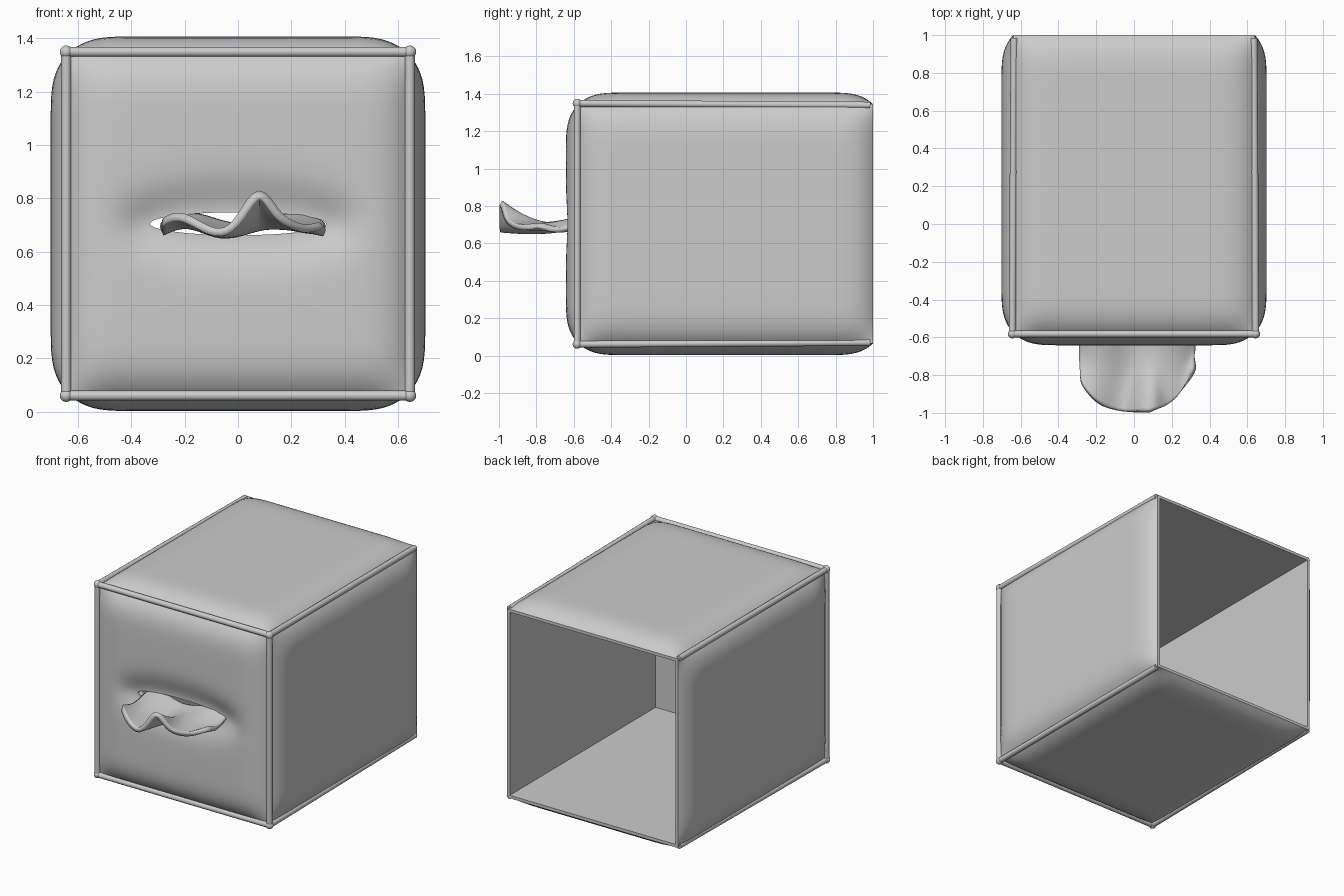
import bpy, bmesh
from math import sin, cos, pi, exp, hypot, radians
from mathutils import Vector

if "Cube" in bpy.data.objects:
    bpy.data.objects.remove(bpy.data.objects["Cube"])

CZ = 0.705      # height of the box centre
HALF = 0.635    # half width of a cushion panel
EDGE, BULGE = 0.02, 0.062


def finish(bm, name, angle=45):
    bmesh.ops.recalc_face_normals(bm, faces=bm.faces)
    me = bpy.data.meshes.new(name)
    bm.to_mesh(me)
    bm.free()
    ob = bpy.data.objects.new(name, me)
    bpy.context.collection.objects.link(ob)
    bpy.ops.object.select_all(action='DESELECT')
    ob.select_set(True)
    bpy.context.view_layer.objects.active = ob
    bpy.ops.object.shade_smooth_by_angle(angle=radians(angle))
    return ob


def sheet(nu, nv, fn, wrap=False):
    """Quad grid through fn(i, j); wrap closes it in both directions."""
    bm = bmesh.new()
    g = [[bm.verts.new(fn(i, j)) for j in range(nv)] for i in range(nu)]
    k = 0 if wrap else 1
    for i in range(nu - k):
        for j in range(nv - k):
            a, b = (i + 1) % nu, (j + 1) % nv
            bm.faces.new((g[i][j], g[a][j], g[a][b], g[i][b]))
    return bm


def puff(u, v, hu, hv):
    """Cushion height: steep at the borders, flat in the middle."""
    f = lambda e: 1 - (1 - min(max(e, 0) / 0.27, 1)) ** 4
    return EDGE + BULGE * f(hu - abs(u)) * f(hv - abs(v))


# Four cushion walls, open at the back
N = 40
Y0, Y1 = -0.575, 1.0
YM, HY = (Y0 + Y1) / 2, (Y1 - Y0) / 2


def wall(name, axis_u, axis_out):
    def fn(i, j):
        s = lambda k: sin(pi / 2 * (2 * min(max(k - 1, 0), N) / N - 1))
        u, v = s(i) * HALF, s(j) * HY
        rim = i in (0, N + 2) or j in (0, N + 2)
        h = 0 if rim else puff(u, v, HALF, HY)
        return Vector((0, YM + v, CZ)) + axis_u * u + axis_out * (0.62 + h)
    bm = sheet(N + 3, N + 3, fn)
    bmesh.ops.contextual_create(bm, geom=[e for e in bm.edges if e.is_boundary])
    finish(bm, name)


X, Z = Vector((1, 0, 0)), Vector((0, 0, 1))
wall("right_wall", Z, X)
wall("left_wall", Z, -X)
wall("top_wall", X, Z)
wall("bottom_wall", X, -Z)

# Front cushion with a slot, dimpled towards the opening
NA, NR = 128, 36


def front(i, j):
    t = 2 * pi * i / NA
    c, s = cos(t), sin(t)
    m = max(abs(c), abs(s))
    k = min(max(j - 1, 0), NR) / NR
    k = (1 - cos(pi * k)) / 2
    ax, az = 0.33 * c, 0.043 * s
    bx, bz = HALF * c / m, HALF * s / m
    x, z = ax + (bx - ax) * k, az + (bz - az) * k
    h = 0
    if 0 < j < NR + 2:
        h = puff(x, z, HALF, HALF) - 0.045 * exp(-(hypot(x - ax, z - az) / 0.11) ** 2)
    return Vector((x, -0.56 - h, CZ + z))


finish(sheet(NA, NR + 3, front, wrap=True), "front_wall")

# Piping along the seams, with a small knot at each front corner
P, R, YP = 0.644, 0.019, -0.582


def tube(name, a, b):
    cu = bpy.data.curves.new(name, 'CURVE')
    cu.dimensions = '3D'
    cu.bevel_depth = R
    cu.bevel_resolution = 3
    cu.use_fill_caps = True
    sp = cu.splines.new('POLY')
    sp.points.add(1)
    sp.points[0].co = (*a, 1)
    sp.points[1].co = (*b, 1)
    bpy.context.collection.objects.link(bpy.data.objects.new(name, cu))


corners = [Vector((sx * P, YP, CZ + sz * P)) for sx, sz in ((1, 1), (1, -1), (-1, -1), (-1, 1))]
for n, p in enumerate(corners):
    tube("front_piping", p, corners[(n + 1) % 4])
    back = Vector((p.x * 0.985, 0.985, CZ + (p.z - CZ) * 0.985))
    tube("side_piping", p, back)
    bm = bmesh.new()
    bmesh.ops.create_uvsphere(bm, u_segments=16, v_segments=10, radius=0.024)
    bmesh.ops.translate(bm, vec=p, verts=bm.verts)
    finish(bm, "corner_knot")

# Wavy tissue pulled out of the slot
EDGE_WAVE = [(-0.285, 0.715), (-0.22, 0.745), (-0.15, 0.70), (-0.06, 0.655), (0.01, 0.72),
             (0.08, 0.86), (0.14, 0.74), (0.20, 0.70), (0.26, 0.68), (0.32, 0.705)]
BASE_WAVE = [0.70, 0.73, 0.735, 0.70, 0.69, 0.705, 0.72, 0.735, 0.73, 0.70]
ROWS = 8


def tissue(i, j):
    x, tip = EDGE_WAVE[i]
    v = j / (ROWS - 1)
    length = 0.425 - 0.2 * (abs(x + 0.0) / 0.31) ** 3
    sag = 0.03 * sin(pi * v)
    z = BASE_WAVE[i] * (1 - v ** 2) + tip * v ** 2 - sag
    return Vector((x, -0.57 - length * v, z))


ob = finish(sheet(len(EDGE_WAVE), ROWS, tissue), "tissue", 60)
sub = ob.modifiers.new("Smooth", 'SUBSURF')
sub.levels = sub.render_levels = 2
sol = ob.modifiers.new("Thickness", 'SOLIDIFY')
sol.thickness = 0.03
sol.offset = 0
